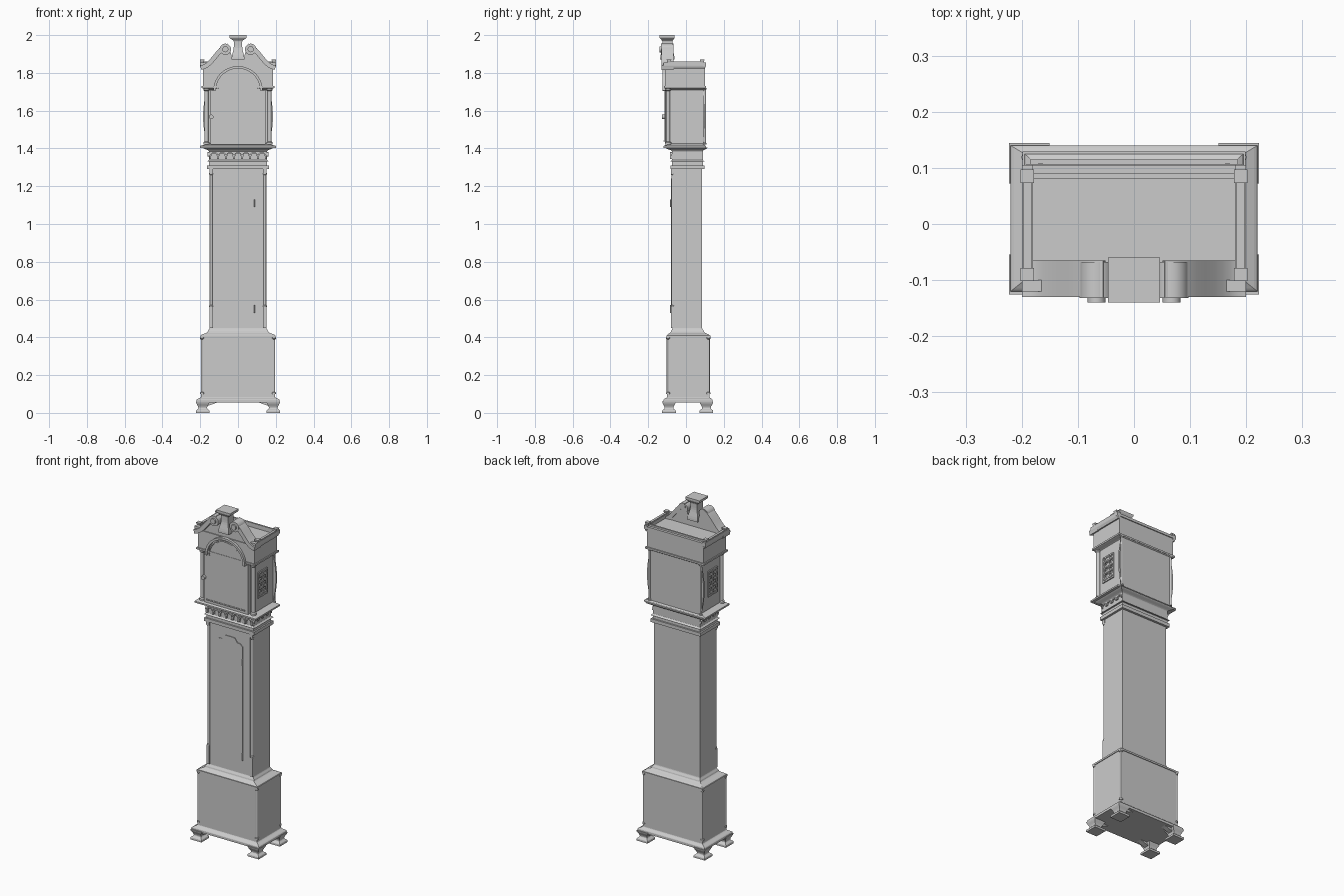
import bpy, bmesh
from math import pi, sin, cos
from mathutils import Vector

if "Cube" in bpy.data.objects:
    bpy.data.objects.remove(bpy.data.objects["Cube"], do_unlink=True)

colour = [0.6] * 3 + [1]
grey = bpy.data.materials.new("plain grey")
grey.use_nodes = True
grey.diffuse_color = colour
grey.node_tree.nodes["Principled BSDF"].inputs["Base Color"].default_value = colour

# Footprints: half width, front, back
PLINTH = (0.22, -0.12, 0.14)
BASE = (0.195, -0.1, 0.125)
TRUNK = (0.15, -0.07, 0.085)
HOOD = (0.165, -0.09, 0.095)
FRIEZE = (0.185, -0.11, 0.1)
CORNICE = (0.2, -0.12, 0.105)

# Main heights
SHOULDER, THROAT, SILL, SPRING, ROOF = 0.4, 1.29, 1.42, 1.72, 1.85
SIDES = (-1, 1)


def skin(name, rings, smooth=False):
    """Bridge rings of equal length and cap both ends."""
    bm = bmesh.new()
    loops = [[bm.verts.new(point) for point in ring] for ring in rings]
    for lower, upper in zip(loops, loops[1:]):
        for i in range(len(lower)):
            bm.faces.new((lower[i - 1], lower[i], upper[i], upper[i - 1]))
    bm.faces.new(loops[0])
    bm.faces.new(loops[-1])
    bmesh.ops.recalc_face_normals(bm, faces=bm.faces)
    mesh = bpy.data.meshes.new(name)
    bm.to_mesh(mesh)
    bm.free()
    mesh.materials.append(grey)
    part = bpy.data.objects.new(name, mesh)
    bpy.context.scene.collection.objects.link(part)
    if smooth:
        bpy.ops.object.select_all(action="DESELECT")
        part.select_set(True)
        bpy.context.view_layer.objects.active = part
        bpy.ops.object.shade_smooth_by_angle(angle=0.7)
    return part


def stack(name, levels, x=0):
    """Rectangular body through (footprint, height) levels."""
    skin(name, [[(x - w, front, z), (x + w, front, z), (x + w, back, z), (x - w, back, z)]
                for (w, front, back), z in levels])


def block(name, footprint, bottom, top, x=0):
    stack(name, [(footprint, bottom), (footprint, top)], x)


def ease(t):
    return (1 - cos(pi * t)) / 2


def ogee(name, low, high, bottom, top, x=0, steps=6):
    """Moulding sweeping in an S from one footprint to another."""
    levels = []
    for i in range(steps + 1):
        t = i / steps
        size = [a + (b - a) * ease(t) for a, b in zip(low, high)]
        levels.append((size, bottom + (top - bottom) * t))
    stack(name, levels, x)


def grow(footprint, d):
    w, front, back = footprint
    return (w + d, front - d, back + d)


def around(y, r):
    return (r, y - r, y + r)


def plate(name, outline, front, back, smooth=False):
    """Outline in x and z, given depth along y."""
    return skin(name, [[(x, y, z) for x, z in outline] for y in (front, back)], smooth)


def arc(r, x, z, turn=pi, steps=20):
    angles = [turn * i / steps for i in range(steps + 1)]
    return [(x + r * cos(a), z + r * sin(a)) for a in angles]


def mirrored(half):
    return half + [(-x, z) for x, z in reversed(half)]


def turned(name, x, y, profile):
    """Round upright part from (radius, height) pairs."""
    skin(name, [[(px, py, z) for px, py in arc(r, x, y, 2 * pi, 16)[:-1]] for r, z in profile], True)


def column(name, x, y, r, bottom, top):
    """Slender shaft with a wider ring at each end."""
    ring = 1.5 * r
    turned(name, x, y, [(ring, bottom), (ring, bottom + r), (r, bottom + ring),
                        (r, top - ring), (ring, top - r), (ring, top)])


def disc(name, x, z, r, front, back):
    plate(name, arc(r, x, z, 2 * pi)[:-1], front, back, True)


def band(path, width):
    """Outline of a strip lying to the right of a path."""
    inner = []
    for i, p in enumerate(path):
        ahead, behind = path[min(i + 1, len(path) - 1)], path[max(i - 1, 0)]
        along = (Vector(ahead) - Vector(behind)).normalized()
        inner.append((p[0] + along.y * width, p[1] - along.x * width))
    return path + inner[::-1]


# Feet, curved brackets and plinth moulding
for side in SIDES:
    foot_x = 0.187 * side
    for name, y in ("front_foot", -0.09), ("back_foot", 0.108):
        pad, waist = around(y, 0.036), around(y, 0.023)
        block(name + "_pad", pad, 0, 0.01, foot_x)
        ogee(name + "_ankle", pad, waist, 0.01, 0.025, foot_x)
        ogee(name, waist, pad, 0.025, 0.06, foot_x)
        curve = [(side * (0.08 + 0.1 * t / 5), 0.06 - 0.025 * ease(t / 5)) for t in range(6)]
        plate(name + "_bracket", curve + [(foot_x, 0.06)], y - 0.015, y + 0.015)
block("plinth", PLINTH, 0.055, 0.068)
ogee("plinth_moulding", PLINTH, BASE, 0.068, 0.085)

# Base box with corner beads and sloped shoulder
block("base_box", BASE, 0.08, SHOULDER)
for side in SIDES:
    for y in BASE[1:]:
        column("base_corner_bead", side * 0.19, y * 0.95, 0.007, 0.1, SHOULDER)
block("shoulder_edge", grow(BASE, 0.004), SHOULDER, 0.41)
ogee("base_shoulder", BASE, grow(TRUNK, 0.01), 0.41, 0.43)
ogee("trunk_foot_moulding", grow(TRUNK, 0.01), TRUNK, 0.43, 0.45)

# Trunk with scalloped door, corner columns and hinges
block("trunk", TRUNK, 0.43, THROAT + 0.01)
block("trunk_front", (0.13, -0.075, 0), 0.45, THROAT)
scallop = [(0.085 - 0.017 * i, 1.2 + 0.045 * ease(i / 5) + 0.01 * (i % 2)) for i in range(6)]
plate("trunk_door", mirrored([(0.085, 0.55)] + scallop[:-1]), -0.079, -0.07)
for side in SIDES:
    x = side * 0.142
    column("trunk_column", x, TRUNK[1], 0.007, 0.56, 1.27)
    block("column_base", around(TRUNK[1], 0.009), 0.45, 0.56, x)
    block("column_cap", around(TRUNK[1], 0.01), 1.27, THROAT, x)
for z in (0.55, 1.11):
    turned("door_hinge", 0.085, -0.08, [(0.004, z - 0.02), (0.004, z + 0.02)])

# Throat below the hood
NECK = grow(TRUNK, 0.004)
LEDGE = grow(NECK, 0.009)
block("throat_fillet", LEDGE, THROAT, THROAT + 0.02)
block("throat", NECK, THROAT, 1.4)
ogee("throat_bead", LEDGE, NECK, 1.33, 1.34)
ogee("throat_cove", NECK, grow(HOOD, 0.02), 1.385, 1.405)
block("hood_base", CORNICE, 1.403, 1.412)
ogee("hood_base_moulding", CORNICE, HOOD, 1.412, 1.425)


# Small arches and pendants along the throat
def throat_arch(x, front, back):
    return plate("throat_arch", band(arc(0.021, x, 1.36, steps=8), -0.007), front, back)


pitch = 0.042
for i in range(-3, 4):
    throat_arch(i * pitch, NECK[1] - 0.01, NECK[1])
for i in range(-3, 5):
    block("pendant", (0.005, NECK[1] - 0.012, NECK[1]), 1.345, 1.365, (i - 0.5) * pitch)
for side in SIDES:
    for i in range(4):
        arch = throat_arch((i - 1.5) * pitch, -NECK[0] - 0.007, -NECK[0])
        arch.rotation_euler.z = side * pi / 2
        arch.location.y = 0.006

# Hood case, bowed backboard and frieze
block("hood_case", HOOD, SILL - 0.01, SPRING + 0.02)
bow = [(HOOD[0] + 0.02 * sin(pi * i / 12), SILL + 0.3 * i / 12) for i in range(13)]
plate("hood_backboard", mirrored(bow), 0.09, 0.1)
ogee("frieze_bed", HOOD, grow(FRIEZE, 0.005), SPRING - 0.01, SPRING)
block("frieze_moulding", grow(FRIEZE, 0.007), SPRING, SPRING + 0.01)
block("hood_frieze", FRIEZE, SPRING, ROOF - 0.015)

# Cornice, gallery rails and corner blocks
block("back_cornice", (CORNICE[0], 0.09, CORNICE[2]), ROOF - 0.015, ROOF)
block("back_rail", (0.19, 0.08, 0.09), ROOF - 0.015, ROOF + 0.01)
for side in SIDES:
    x = side * 0.19
    block("side_cornice", (0.01, *CORNICE[1:]), ROOF - 0.012, ROOF + 0.006, x)
    ogee("side_cornice_bed", (0.004, *FRIEZE[1:]), (0.01, *CORNICE[1:]), ROOF - 0.03, ROOF - 0.012, x)
    block("cornice_return", (0.022, CORNICE[1], -0.1), ROOF - 0.012, ROOF + 0.006, side * 0.178)
    block("side_rail", (0.007, -0.09, 0.09), ROOF, ROOF + 0.01, x)
    for y in (-0.09, 0.085):
        ogee("corner_block", around(y, 0.008), around(y, 0.012), ROOF, ROOF + 0.02, x)

# Hood columns
for side in SIDES:
    for y, r in zip(HOOD[1:], (0.011, 0.006)):
        column("hood_column", side * 0.167, y * 1.05, r, SILL, SPRING)


# Arched hood door with panel, mouldings and knob
def arched(w, r, bottom):
    return [(w, bottom), (w, SPRING - 0.01)] + arc(r, 0, SPRING - 0.015) + [(-w, SPRING - 0.01), (-w, bottom)]


plate("hood_door", arched(0.145, 0.118, SILL), -0.112, -0.08)
plate("hood_door_panel", arched(0.122, 0.104, SILL + 0.02), -0.115, -0.11)
for name, r, width, front in ("arch_moulding", 0.118, 0.013, -0.124), ("arch_bead", 0.107, 0.006, -0.118):
    plate(name, band(arc(r, 0, SPRING - 0.015), width), front, -0.1, True)
block("door_sill", (0.125, -0.118, -0.11), SILL + 0.016, SILL + 0.023)
disc("door_knob", -0.142, 1.567, 0.012, -0.128, -0.1)

# Fretted side windows
for side in SIDES:
    x = side * HOOD[0]
    for y in (-0.05, -0.01, 0.03):
        block("window_stile", (0.006, y - 0.004, y + 0.004), 1.5, 1.65, x)
    for z in (1.5, 1.645):
        block("window_rail", (0.006, -0.05, 0.03), z, z + 0.008, x)
    for row in range(4):
        for y in (-0.03, 0.01):
            ring = plate("fret_ring", band(arc(0.016, 0, 0, 2 * pi, 12), -0.006), -0.005, 0.005)
            ring.rotation_euler.z = pi / 2
            ring.location = (x, y, 1.525 + row * 0.035)

# Pediment board with swan-neck mouldings and rosettes
swan = [(0.2 - 0.145 * t / 10, 1.84 + 0.115 * ease(t / 10)) for t in range(11)]
plate("pediment_board", mirrored([(x * 0.93, z - 0.01) for x, z in swan] + [(0.03, 1.88)]), -0.105, -0.068)
for side in SIDES:
    neck = band(swan, -0.024)
    plate("swan_neck", [(side * x, z) for x, z in neck], -0.13, -0.065, True)
    disc("rosette", side * 0.067, 1.925, 0.03, -0.132, -0.068)
    disc("rosette_button", side * 0.067, 1.925, 0.016, -0.14, -0.13)

# Centre plinth with flared cap
stem, cap = (0.022, -0.125, -0.072), (0.046, -0.14, -0.06)
ogee("centre_plinth", grow(stem, 0.012), stem, 1.87, 1.945)
block("centre_stem", stem, 1.94, 1.97)
ogee("cap_flare", stem, cap, 1.965, 1.99)
block("cap", cap, 1.99, 2)
